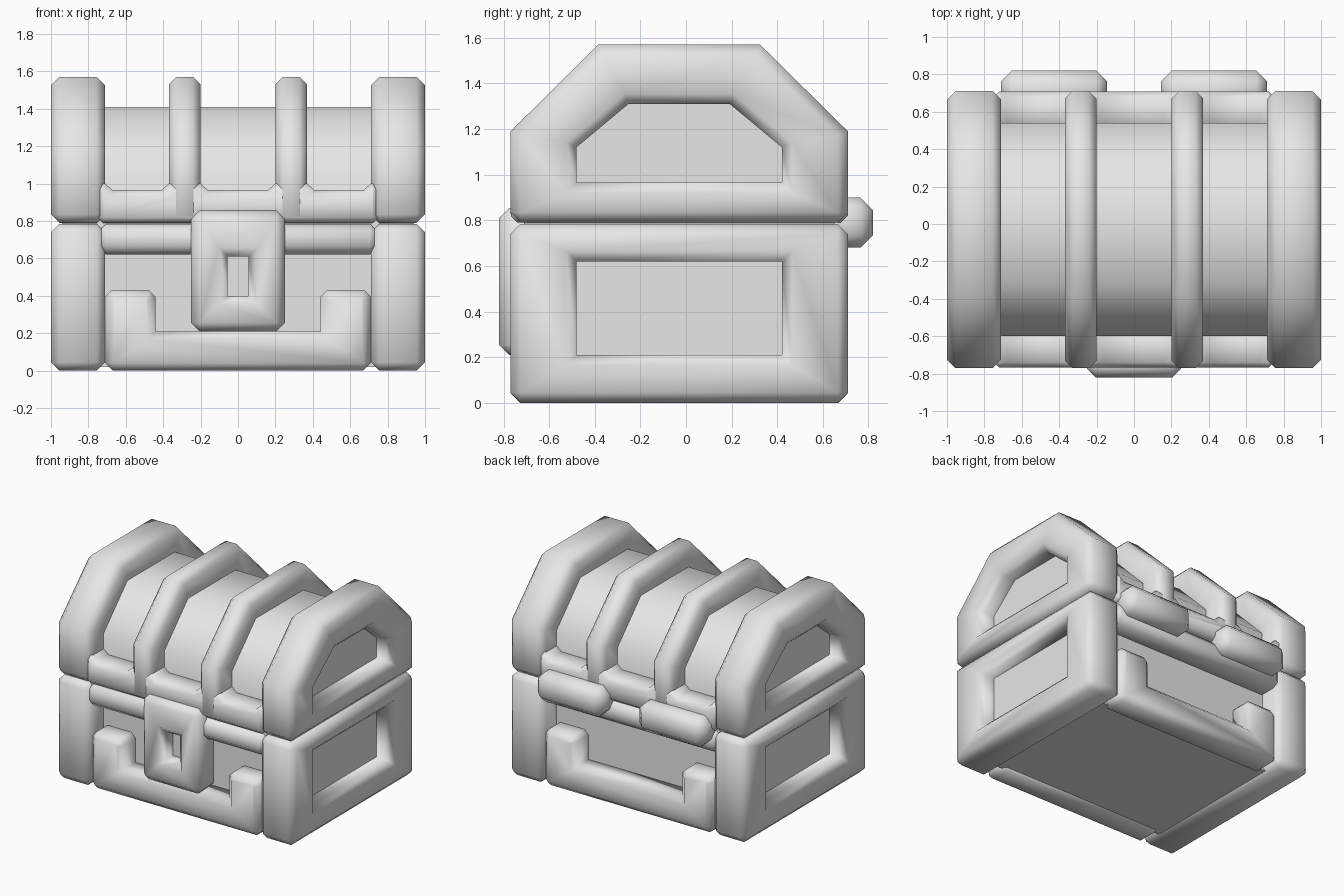
import bpy, bmesh, math
from mathutils import Vector

cube = bpy.data.objects.get("Cube")
if cube:
    bpy.data.objects.remove(cube, do_unlink=True)

grey = bpy.data.materials.new("plain grey")
grey.diffuse_color = (0.8, 0.8, 0.8, 1)
grey.use_nodes = True
grey.node_tree.nodes["Principled BSDF"].inputs["Base Color"].default_value = (0.8, 0.8, 0.8, 1)

YC = -0.03          # middle of the chest body in depth
SHARP = math.radians(50)


def place(axis, a, b, t):
    """Profile point (a, b) at distance t along the extrusion axis."""
    return Vector((t, a, b)) if axis == "X" else Vector((a, t, b))


def finish(name, bm, bevel):
    """Chamfer the convex corners, shade smooth across chamfers, make the object."""
    bmesh.ops.recalc_face_normals(bm, faces=bm.faces)
    if bevel:
        edges = [e for e in bm.edges if e.calc_face_angle_signed(0) > SHARP]
        bmesh.ops.bevel(bm, geom=edges, offset=bevel, segments=1, affect="EDGES",
                        profile=0.5, clamp_overlap=True)
    bm.normal_update()
    for f in bm.faces:
        f.smooth = True
    for e in bm.edges:
        e.smooth = e.calc_face_angle(0) < math.radians(62)
    mesh = bpy.data.meshes.new(name)
    bm.to_mesh(mesh)
    bm.free()
    mesh.materials.append(grey)
    obj = bpy.data.objects.new(name, mesh)
    bpy.context.collection.objects.link(obj)
    return obj


def prism(name, axis, profile, t0, t1, bevel=0.0):
    """Solid extrusion of a profile."""
    bm = bmesh.new()
    lo = [bm.verts.new(place(axis, a, b, t0)) for a, b in profile]
    hi = [bm.verts.new(place(axis, a, b, t1)) for a, b in profile]
    bm.faces.new(lo)
    bm.faces.new(hi[::-1])
    for i in range(len(lo)):
        j = (i + 1) % len(lo)
        bm.faces.new((lo[i], lo[j], hi[j], hi[i]))
    return finish(name, bm, bevel)


def ring(name, axis, outer, inner, t0, t1, bevel):
    """Frame between two profiles with the same number of points."""
    bm = bmesh.new()
    loops = [[bm.verts.new(place(axis, a, b, t)) for a, b in p]
             for p, t in ((outer, t0), (outer, t1), (inner, t1), (inner, t0))]
    n = len(outer)
    for k in range(4):
        p, q = loops[k], loops[(k + 1) % 4]
        for i in range(n):
            j = (i + 1) % n
            bm.faces.new((p[i], p[j], q[j], q[i]))
    return finish(name, bm, bevel)


def rect(a0, a1, b0, b1):
    return [(a0, b0), (a1, b0), (a1, b1), (a0, b1)]


def arch(half, base, shoulder, flat, top):
    """Six-sided arched profile in the YZ plane."""
    return [(YC - half, base), (YC + half, base), (YC + half, shoulder),
            (YC + flat, top), (YC - flat, top), (YC - half, shoulder)]


SIDES = ((1, "left"), (-1, "right"))
lid_outer = arch(0.74, 0.79, 1.19, 0.355, 1.57)
lid_inner = arch(0.45, 0.965, 1.12, 0.222, 1.31)
base_outer = rect(YC - 0.74, YC + 0.74, 0, 0.785)
base_inner = rect(YC - 0.45, YC + 0.45, 0.21, 0.62)

# Recessed panels of the base and the arched barrel of the lid
prism("base_panels", "X", rect(YC - 0.575, YC + 0.575, 0.02, 0.77), -0.87, 0.87)
prism("lid_barrel", "X", arch(0.57, 0.80, 1.12, 0.285, 1.41), -0.87, 0.87)
# Core closing the seam between base and lid
prism("seam_core", "X", rect(YC - 0.68, YC + 0.68, 0.70, 0.87), -0.94, 0.94)

# Heavy end frames and thin lid ribs
for s, side in SIDES:
    ring(side + "_base_frame", "X", base_outer, base_inner, s * 0.71, s, 0.045)
    ring(side + "_lid_frame", "X", lid_outer, lid_inner, s * 0.71, s, 0.045)
    ring(side + "_lid_rib", "X", lid_outer, lid_inner, s * 0.20, s * 0.37, 0.04)

# Lid rail profile: its windows have chamfered lower corners
lid_rail = [(-0.75, 0.79), (0.75, 0.79), (0.75, 1.0)]
for x1, x0 in ((0.71, 0.37), (0.20, -0.20), (-0.37, -0.71)):
    lid_rail += [(x1, 1.0), (x1 - 0.04, 0.965), (x0 + 0.04, 0.965), (x0, 1.0)]
lid_rail.append((-0.75, 1.0))

# U-shaped lower bracket profile with chamfered post tops
bracket = [(-0.71, 0), (0.71, 0), (0.71, 0.395), (0.675, 0.43), (0.475, 0.43), (0.44, 0.395),
           (0.44, 0.21), (-0.44, 0.21), (-0.44, 0.395), (-0.475, 0.43), (-0.675, 0.43),
           (-0.71, 0.395)]

# Rails and brackets on the front and back
for s, side in ((-1, "front"), (1, "back")):
    face, depth = YC + s * 0.738, YC + s * 0.52
    prism(side + "_lid_rail", "Y", lid_rail, depth, face, 0.04)
    prism(side + "_base_rail", "Y", rect(-0.75, 0.75, 0.62, 0.785), depth, face, 0.045)
    prism(side + "_lower_bracket", "Y", bracket, depth, face, 0.04)

# Lock plate with a recessed keyhole
ring("lock_plate", "Y", rect(-0.25, 0.25, 0.21, 0.855), rect(-0.055, 0.055, 0.40, 0.61),
     -0.82, -0.60, 0.045)
prism("keyhole_back", "Y", rect(-0.15, 0.15, 0.32, 0.70), -0.70, -0.62)

# Pair of back hinges
for s, side in SIDES:
    prism(side + "_hinge", "Y", rect(min(s * 0.145, s * 0.71), max(s * 0.145, s * 0.71), 0.68, 0.90),
          0.60, 0.82, 0.055)
